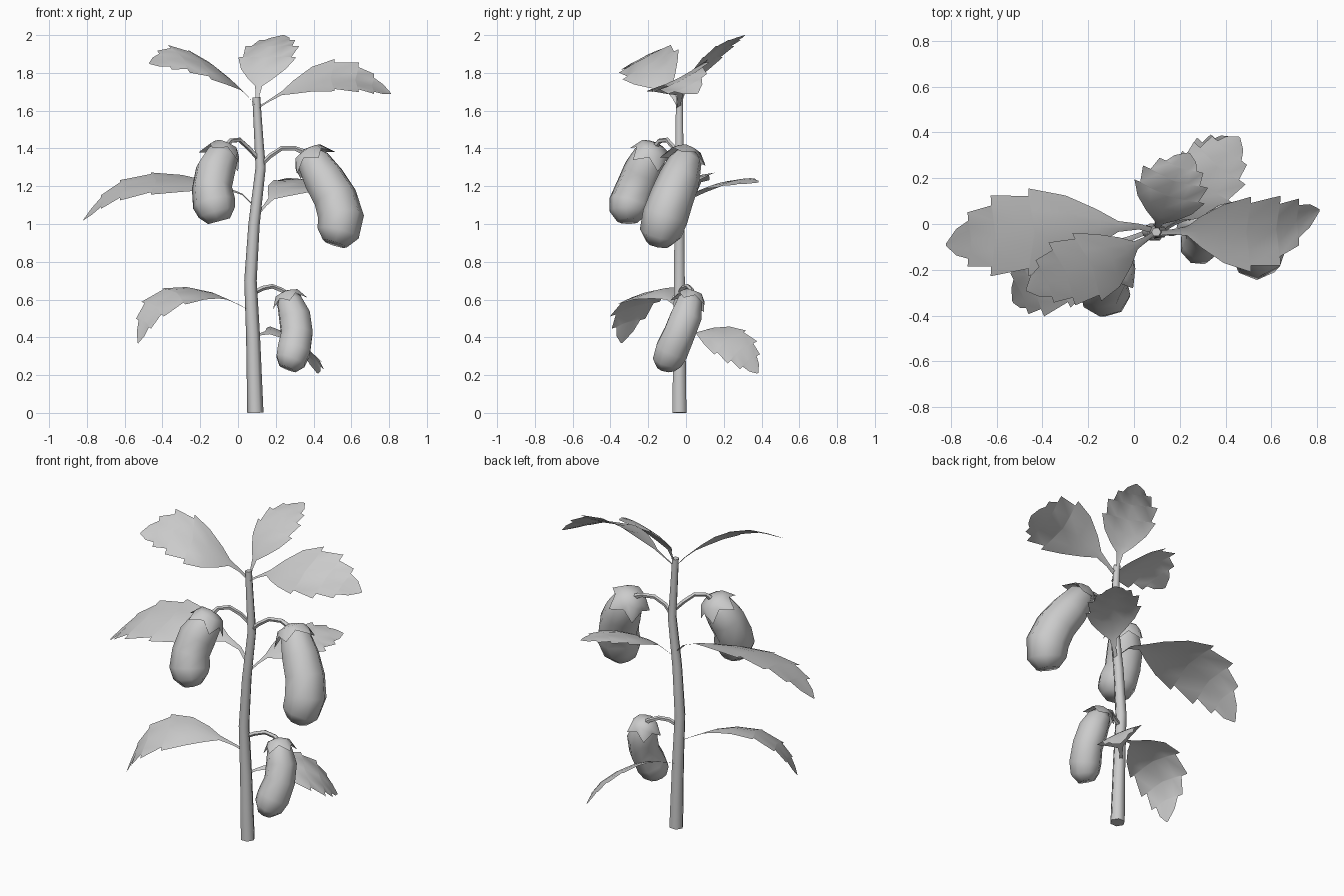
import bpy, math
from mathutils import Vector

if "Cube" in bpy.data.objects:
    bpy.data.objects.remove(bpy.data.objects["Cube"])


def make(name, verts, faces, angle=60):
    me = bpy.data.meshes.new(name)
    me.from_pydata([tuple(v) for v in verts], [], faces)
    ob = bpy.data.objects.new(name, me)
    bpy.context.collection.objects.link(ob)
    bpy.context.view_layer.objects.active = ob
    ob.select_set(True)
    bpy.ops.object.shade_smooth_by_angle(angle=math.radians(angle))
    ob.select_set(False)
    return ob


def tube(name, pts, sides, angle=65):
    """Capped tube through (x, y, z, radius) points, without twist."""
    P = [Vector(p[:3]) for p in pts]
    verts, faces, n = [], [], len(pts)
    q = old = None
    for i, p in enumerate(P):
        a = P[i] - P[i - 1] if i else P[1] - P[0]
        b = P[i + 1] - P[i] if i < n - 1 else a
        d = (a.normalized() + b.normalized()).normalized()
        q = old.rotation_difference(d) @ q if q else d.to_track_quat('Z', 'Y')
        old = d
        for k in range(sides):
            t = 2 * math.pi * (k + 0.5) / sides
            verts.append(p + q @ Vector((math.cos(t), math.sin(t), 0)) * pts[i][3])
    for i in range(n - 1):
        for k in range(sides):
            j = (k + 1) % sides
            faces.append((i * sides + k, i * sides + j, (i + 1) * sides + j, (i + 1) * sides + k))
    faces.append(tuple(reversed(range(sides))))
    faces.append(tuple(range((n - 1) * sides, n * sides)))
    return make(name, verts, faces, angle)


def calyx(name, top, nxt, s):
    """Five-lobed cap on the fruit's upper end; s = fruit radius scale."""
    top = Vector(top)
    q = (top - Vector(nxt)).to_track_quat('Z', 'Y')
    rings = [[(0.16, 0.28)] * 2, [(0.72, 0.1), (0.82, 0.08)], [(0.95, -0.25), (1.3, -0.75)]]
    verts, faces = [], []
    for ring in rings:
        for k in range(10):
            r, h = ring[k % 2]
            t = 2 * math.pi * k / 10
            verts.append(top + q @ Vector((r * math.cos(t), r * math.sin(t), h)) * s)
    for i in range(2):
        for k in range(10):
            j = (k + 1) % 10
            faces.append((i * 10 + k, i * 10 + 10 + k, i * 10 + 10 + j, i * 10 + j))
    faces.append(tuple(range(10)))
    make(name, verts, faces)


def curve_point(P, t):
    """Catmull-Rom point by arc-length fraction t of the control polygon."""
    L = [(b - a).length for a, b in zip(P, P[1:])]
    d, i = t * sum(L), 0
    while i < len(L) - 1 and d > L[i]:
        d -= L[i]
        i += 1
    u = min(d / L[i], 1)
    p1, p2 = P[i], P[i + 1]
    p0 = P[i - 1] if i else 2 * p1 - p2
    p3 = P[i + 2] if i + 2 < len(P) else 2 * p2 - p1
    return 0.5 * (2 * p1 + (p2 - p0) * u + (2 * p0 - 5 * p1 + 4 * p2 - p3) * u * u
                  + (3 * p1 - p0 - 3 * p2 + p3) * u ** 3)


# Half outline of a toothed leaf: (position along midrib, width share)
OUTLINE = [(0, .07), (.1, .07), (.2, .13), (.28, .45), (.4, .82), (.55, 1.06), (.555, .88),
           (.72, .98), (.725, .74), (.85, .66), (.855, .46), (.93, .32), (1, .03)]


def leaf(name, path, side, cup=0.015):
    P, side = [Vector(p) for p in path], Vector(side)
    down = (P[-1] - P[0]).cross(side).normalized()
    if down.z > 0:
        down = -down
    verts, faces = [], []
    for t, w in OUTLINE:
        c = curve_point(P, t)
        for s in (-1, -.5, 0, .5, 1):
            lag = 0.03 * (P[-1] - P[0]) * abs(s) * w * (.2 < t < 1)
            verts.append(c + side * s * w + lag + down * cup * s * s * w)
    for i in range(len(OUTLINE) - 1):
        for k in range(4):
            a = i * 5 + k
            faces.append((a, a + 1, a + 6, a + 5))
    make(name, verts, faces)


# Main stem
tube("stem", [(.092, -.035, 0, .043), (.08, -.035, .4, .037), (.066, -.035, .7, .033),
              (.085, -.035, 1.0, .03), (.12, -.035, 1.3, .027), (.11, -.035, 1.45, .024),
              (.097, -.035, 1.67, .021)], 6)

# Fruits with their stalks
fruits = {
    "right": ([(.37, .0, 1.37, .06), (.4, -.005, 1.33, .09), (.455, -.035, 1.24, .11),
               (.515, -.075, 1.14, .117), (.545, -.11, 1.04, .122), (.53, -.135, .95, .112),
               (.512, -.145, .895, .065)],
              [(.12, -.035, 1.31), (.17, -.04, 1.36), (.23, -.02, 1.4), (.3, 0, 1.4)], .1),
    "left": ([(-.07, -.17, 1.4, .06), (-.085, -.19, 1.36, .09), (-.12, -.225, 1.28, .108),
              (-.138, -.265, 1.19, .108), (-.127, -.295, 1.11, .115), (-.112, -.305, 1.06, .1),
              (-.1, -.305, 1.015, .06)],
             [(.115, -.035, 1.34), (.06, -.06, 1.4), (.01, -.1, 1.445), (-.04, -.14, 1.44)], .095),
    "lower": ([(.26, .03, .625, .045), (.272, .02, .59, .07), (.3, 0, .51, .088),
               (.312, -.035, .42, .089), (.296, -.075, .33, .094), (.278, -.098, .275, .084),
               (.262, -.105, .235, .05)],
              [(.07, -.035, .63), (.13, -.02, .66), (.18, .01, .67), (.23, .03, .65)], .078),
}
for key, (body, stalk, s) in fruits.items():
    tube(key + "_fruit", body, 8)
    tube(key + "_fruit_stalk", [p + (.013,) for p in stalk] + [body[0][:3] + (.018,)], 5)
    calyx(key + "_fruit_cap", body[0][:3], body[2][:3], s)

# Leaves: midrib path and half-width vector
leaf("top_right_leaf", [(.1, -.04, 1.61), (.23, -.03, 1.69), (.4, -.04, 1.76),
                        (.6, -.03, 1.765), (.81, .06, 1.69)], (0, .155, .08), -.015)
leaf("top_left_leaf", [(.09, -.04, 1.63), (.03, -.08, 1.7), (-.1, -.16, 1.81),
                       (-.28, -.21, 1.88), (-.47, -.29, 1.85)], (-.06, .14, .075))
leaf("top_back_leaf", [(.1, -.03, 1.63), (.11, .01, 1.74), (.14, .1, 1.86),
                       (.18, .2, 1.95), (.24, .31, 2.0)], (.145, -.05, 0))
leaf("middle_left_leaf", [(.09, -.03, 1.09), (0, -.01, 1.17), (-.2, -.02, 1.22),
                          (-.45, -.04, 1.23), (-.65, -.06, 1.17), (-.82, -.09, 1.02)], (0, .18, .055))
leaf("middle_back_leaf", [(.11, -.03, 1.06), (.19, .04, 1.15), (.28, .15, 1.21),
                          (.38, .27, 1.23), (.46, .38, 1.22)], (.115, -.095, -.025))
leaf("lower_left_leaf", [(.07, -.03, .54), (-.03, -.07, .59), (-.17, -.14, .645),
                         (-.33, -.22, .635), (-.46, -.28, .54), (-.53, -.34, .37)], (-.06, .135, .04))
leaf("lower_back_leaf", [(.08, -.02, .4), (.13, .04, .42), (.22, .13, .43),
                         (.32, .24, .38), (.38, .31, .31), (.42, .38, .21)], (.09, -.08, -.06))
